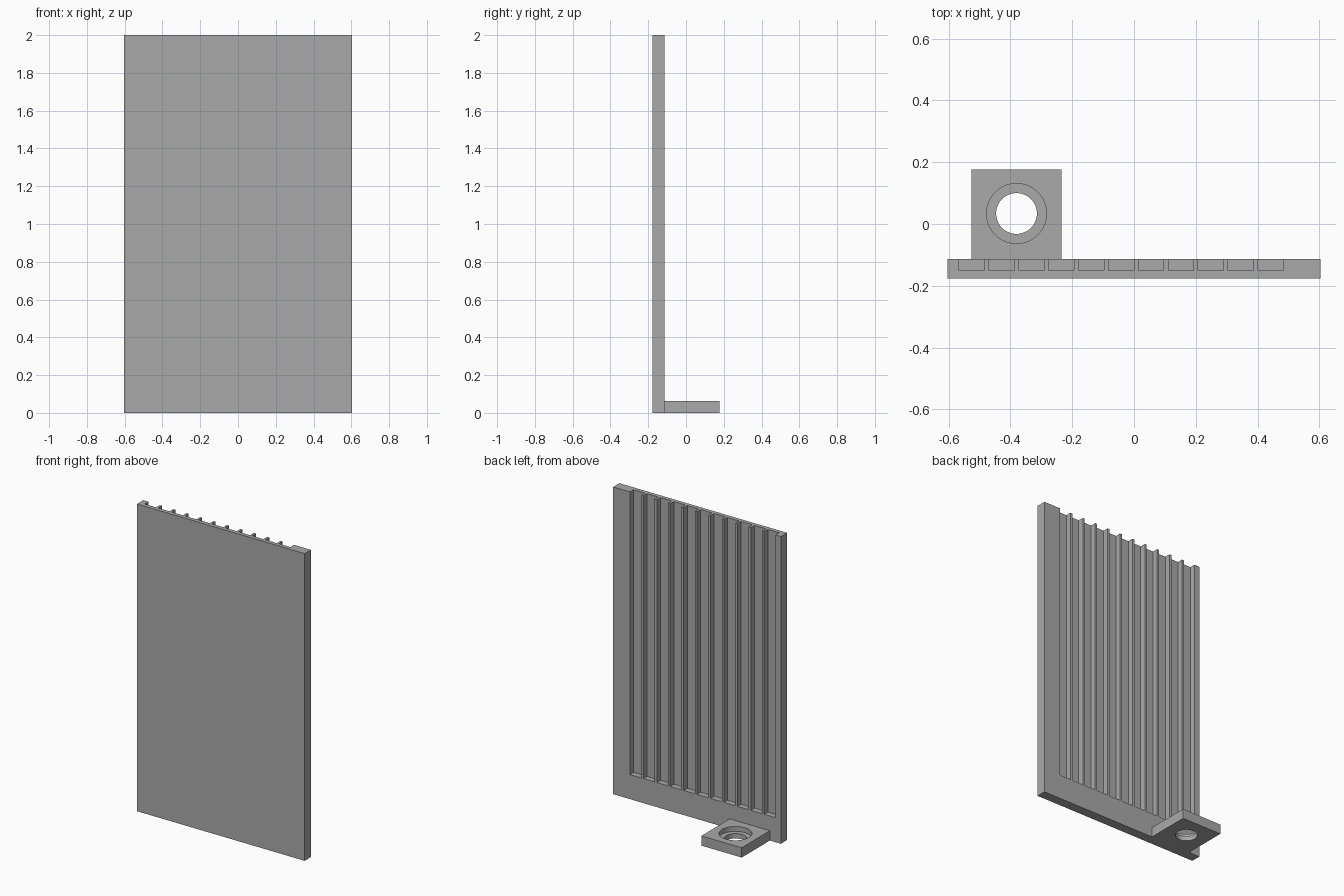
import bpy
import bmesh
from mathutils import Matrix, Vector

if "Cube" in bpy.data.objects:
    bpy.data.objects.remove(bpy.data.objects["Cube"], do_unlink=True)

HALF_W, BACK, FRONT, THICK = 0.604, 0.177, -0.177, 0.064
PANEL_BACK = FRONT + THICK

grey = bpy.data.materials.new("plain grey")
grey.use_nodes = True
colour = (0.4, 0.4, 0.4, 1)
grey.diffuse_color = colour
grey.node_tree.nodes["Principled BSDF"].inputs["Base Color"].default_value = colour


def add_box(bm, low, high):
    low, high = Vector(low), Vector(high)
    place = Matrix.Translation((low + high) / 2) @ Matrix.Diagonal((*(high - low), 1))
    bmesh.ops.create_cube(bm, size=1, matrix=place)


def add_cylinder(bm, x, y, low, high, radius):
    bmesh.ops.create_cone(bm, cap_ends=True, segments=64, radius1=radius, radius2=radius,
                          depth=high - low,
                          matrix=Matrix.Translation((x, y, (low + high) / 2)))


def finish(name, bm):
    mesh = bpy.data.meshes.new(name)
    bm.to_mesh(mesh)
    bm.free()
    mesh.materials.append(grey)
    obj = bpy.data.objects.new(name, mesh)
    bpy.context.collection.objects.link(obj)
    return obj


def cut(target, cutter):
    # Apply the cut, then discard the helper
    cutter.hide_render = True
    mod = target.modifiers.new("cut", 'BOOLEAN')
    mod.operation, mod.solver, mod.object = 'DIFFERENCE', 'EXACT', cutter
    bpy.context.view_layer.objects.active = target
    bpy.ops.object.modifier_apply(modifier=mod.name)
    bpy.data.objects.remove(cutter, do_unlink=True)


# Upright panel
bm = bmesh.new()
add_box(bm, (-HALF_W, FRONT, 0), (HALF_W, PANEL_BACK, 2))
panel = finish("panel", bm)

# Row of grooves in the back, open at the top
bm = bmesh.new()
for i in range(11):
    x = -0.566 + i * 0.0967
    add_box(bm, (x, -0.151, 0.16), (x + 0.082, 0, 2.1))
cut(panel, finish("groove_cutter", bm))

# Foot tab with a counterbored screw hole
bm = bmesh.new()
add_box(bm, (-0.525, PANEL_BACK, 0), (-0.235, BACK, THICK))
tab = finish("mounting_tab", bm)
for radius, bottom in ((0.066, -0.1), (0.097, THICK / 2)):
    bm = bmesh.new()
    add_cylinder(bm, -0.38, 0.034, bottom, 0.2, radius)
    cut(tab, finish("hole_cutter", bm))

# Smooth hole walls with sharp rims
bpy.ops.object.select_all(action='DESELECT')
tab.select_set(True)
bpy.context.view_layer.objects.active = tab
bpy.ops.object.shade_smooth_by_angle()
